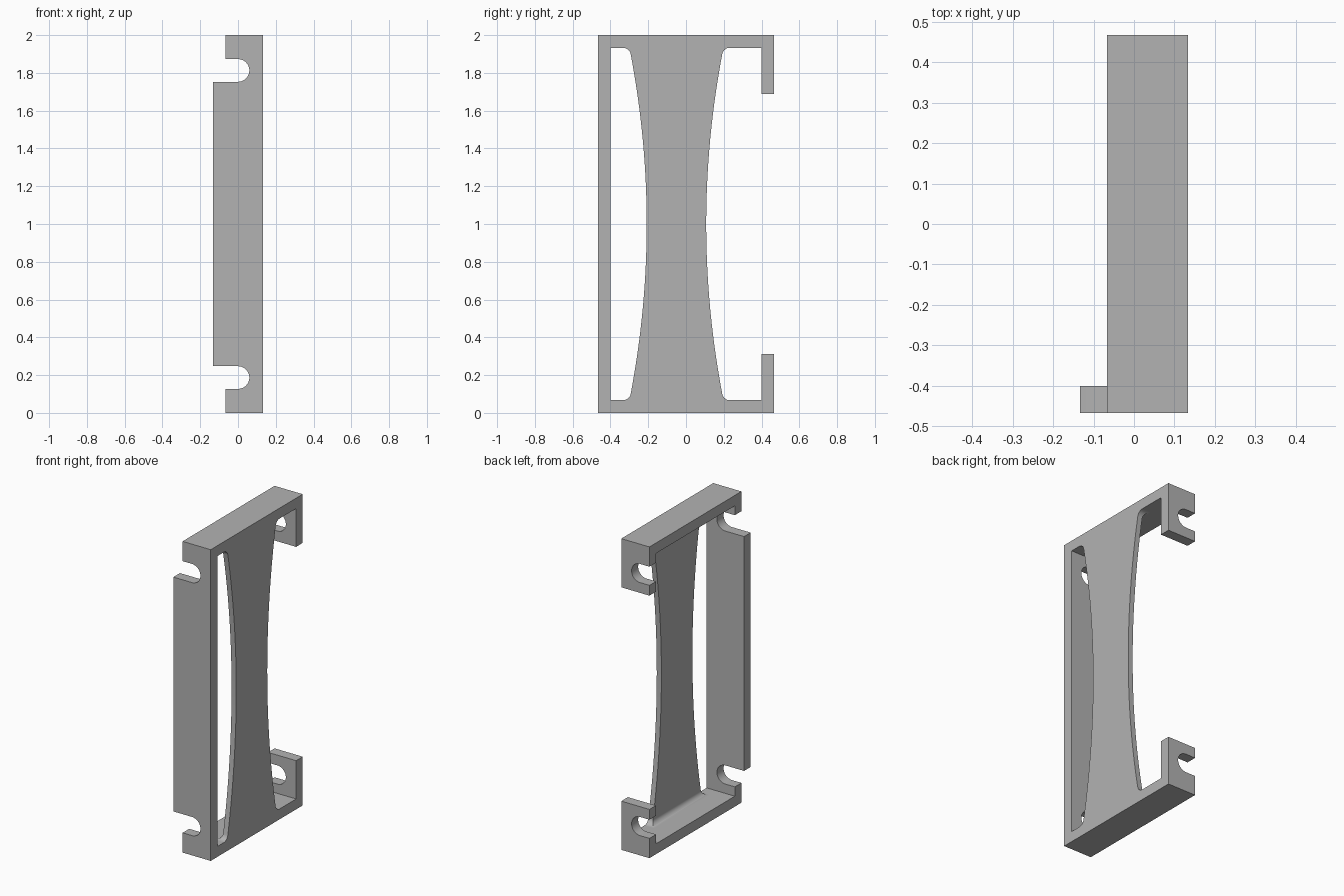
import bpy, bmesh, math

cube = bpy.data.objects.get("Cube")
if cube:
    bpy.data.objects.remove(cube, do_unlink=True)

HX, HY, T = 0.133, 0.467, 0.067      # half width, half depth, wall thickness
FLANGE = -0.067                      # open edge of the channel
FILLET = 0.033
WEB_T = 0.033
SLOT_Z, SLOT_R = 0.187, 0.06

grey = bpy.data.materials.new("grey")
grey.use_nodes = True
colour = (0.45, 0.45, 0.45, 1)
grey.diffuse_color = colour
grey.node_tree.nodes["Principled BSDF"].inputs["Base Color"].default_value = colour


def finish(name, bm):
    bmesh.ops.recalc_face_normals(bm, faces=bm.faces)
    mesh = bpy.data.meshes.new(name)
    bm.to_mesh(mesh)
    bm.free()
    mesh.materials.append(grey)
    obj = bpy.data.objects.new(name, mesh)
    bpy.context.collection.objects.link(obj)
    bpy.ops.object.select_all(action='DESELECT')
    obj.select_set(True)
    bpy.context.view_layer.objects.active = obj
    bpy.ops.object.shade_smooth_by_angle(angle=math.radians(30))
    return obj


def extrude_xz(name, outline, y0, y1):
    """Extrude an x-z outline from y0 to y1."""
    bm = bmesh.new()
    face = bm.faces.new([bm.verts.new((x, y0, z)) for x, z in outline])
    new = bmesh.ops.extrude_face_region(bm, geom=[face])["geom"]
    verts = [v for v in new if isinstance(v, bmesh.types.BMVert)]
    bmesh.ops.translate(bm, verts=verts, vec=(0, y1 - y0, 0))
    return finish(name, bm)


def flip(points):
    """Mirror an outline about mid height, reversing its order."""
    return [(x, 2 - z) for x, z in reversed(points)]


def slot_edge(lip):
    """Lower flange edge, round-ended slot, then out to the lip."""
    arc = [(SLOT_R * math.cos(a), SLOT_Z + SLOT_R * math.sin(a))
           for a in [math.pi * (i / 24 - 0.5) for i in range(25)]]
    return [(FLANGE, 0), (FLANGE, SLOT_Z - SLOT_R)] + arc + [(lip, SLOT_Z + SLOT_R)]


# Front plate with a slot at each end
half = slot_edge(-HX)
extrude_xz("front_plate", [(HX, 0)] + half + flip(half) + [(HX, 2)], -HY, T - HY)

# Rear hook tabs with matching slots
tab = [(HX, 0)] + slot_edge(FLANGE) + [(FLANGE, 0.313), (HX, 0.313)]
extrude_xz("lower_rear_tab", tab, HY - T, HY)
extrude_xz("upper_rear_tab", flip(tab), HY - T, HY)

# End plates
end = [(HX, 0), (FLANGE, 0), (FLANGE, T), (HX, T)]
extrude_xz("bottom_plate", end, T - HY, HY - T)
extrude_xz("top_plate", flip(end), T - HY, HY - T)

# Waisted web, lofted from sections and flared into the end plates
lower = [T + FILLET * (1 - math.cos(math.pi / 2 * i / 10)) for i in range(11)]
span = 1 - lower[-1]
middle = [1 + span * (i / 20 - 1) for i in range(1, 40)]
levels = lower + middle + [2 - z for z in reversed(lower)]
bm = bmesh.new()
rings = []
for z in levels:
    h = min(z, 2 - z) - T
    flare = 0
    if h < FILLET:
        flare = FILLET - math.sqrt(max(0, FILLET ** 2 - (FILLET - h) ** 2))
    bow = 0.085 * ((z - 1) / 0.9) ** 2 + flare
    front, back, inner = -0.208 - bow, 0.107 + bow, HX - WEB_T - flare
    rings.append([bm.verts.new((x, y, z)) for x, y in
                  ((inner, front), (HX, front), (HX, back), (inner, back))])
for a, b in zip(rings, rings[1:]):
    for i in range(4):
        j = (i + 1) % 4
        bm.faces.new((a[i], a[j], b[j], b[i]))
bm.faces.new(rings[0])
bm.faces.new(rings[-1])
finish("waisted_web", bm)
